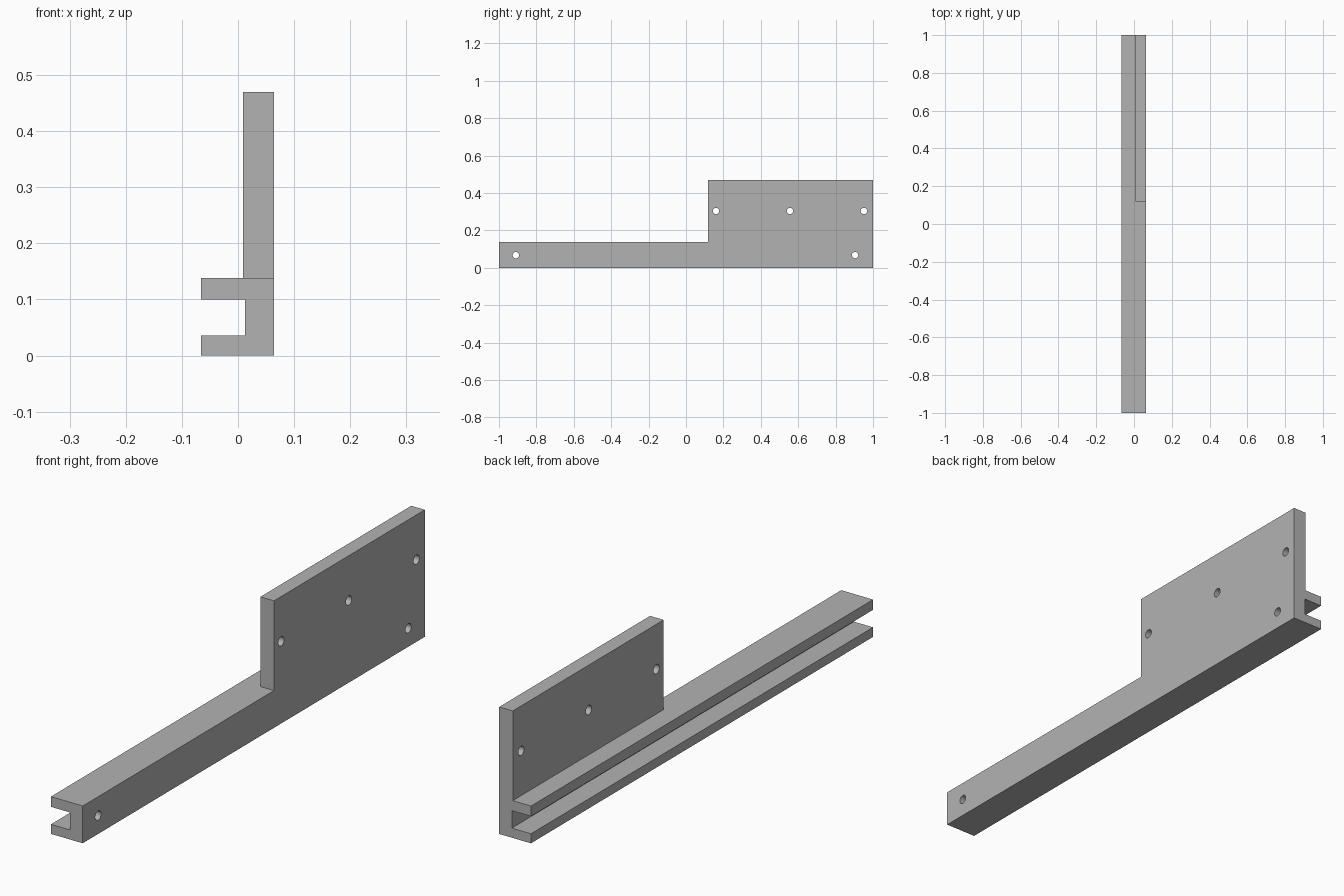
import bpy, bmesh, math
from mathutils import Matrix

cube = bpy.data.objects.get("Cube")
if cube:
    bpy.data.objects.remove(cube, do_unlink=True)

grey = bpy.data.materials.new("plain grey")
grey.use_nodes = True
colour = (0.45, 0.45, 0.45, 1)
grey.diffuse_color = colour
grey.node_tree.nodes["Principled BSDF"].inputs["Base Color"].default_value = colour

LEFT, RIGHT = -0.0655, 0.0645
RAIL_TOP, PLATE_TOP = 0.138, 0.47


def add_object(name, bm):
    bmesh.ops.recalc_face_normals(bm, faces=bm.faces)
    mesh = bpy.data.meshes.new(name)
    bm.to_mesh(mesh)
    bm.free()
    mesh.materials.append(grey)
    obj = bpy.data.objects.new(name, mesh)
    bpy.context.collection.objects.link(obj)
    return obj


def extrude_along_y(name, profile, y0, y1):
    bm = bmesh.new()
    face = bm.faces.new([bm.verts.new((x, y0, z)) for x, z in profile])
    result = bmesh.ops.extrude_face_region(bm, geom=[face])
    verts = [v for v in result["geom"] if isinstance(v, bmesh.types.BMVert)]
    bmesh.ops.translate(bm, verts=verts, vec=(0, y1 - y0, 0))
    return add_object(name, bm)


def combine(target, tool, operation):
    mod = target.modifiers.new(tool.name, "BOOLEAN")
    mod.object, mod.operation, mod.solver = tool, operation, "EXACT"
    bpy.context.view_layer.objects.active = target
    bpy.ops.object.modifier_apply(modifier=mod.name)
    bpy.data.objects.remove(tool, do_unlink=True)


# Long channel rail, open towards the right side
rail = extrude_along_y("channel_rail", [
    (LEFT, 0), (RIGHT, 0), (RIGHT, RAIL_TOP), (LEFT, RAIL_TOP),
    (LEFT, 0.1), (0.0125, 0.1), (0.0125, 0.0355), (LEFT, 0.0355)], -1, 1)

# Upright mounting plate, merged into the top lip of the rail
plate = extrude_along_y("mounting_plate", [
    (0.009, 0.12), (RIGHT, 0.12), (RIGHT, PLATE_TOP), (0.009, PLATE_TOP)], 0.118, 1)
combine(rail, plate, "UNION")

# Screw holes through the web and the plate
bm = bmesh.new()
for y, z in [(-0.91, 0.068), (0.904, 0.068),
             (0.16, 0.304), (0.556, 0.304), (0.951, 0.304)]:
    bmesh.ops.create_cone(
        bm, cap_ends=True, segments=32, radius1=0.017, radius2=0.017, depth=0.12,
        matrix=Matrix.Translation((0.04, y, z)) @ Matrix.Rotation(math.pi / 2, 4, "Y"))
holes = add_object("screw_holes", bm)
combine(rail, holes, "DIFFERENCE")

# Smooth hole walls, sharp edges elsewhere
rail.name = "rail_with_plate"
rail.select_set(True)
bpy.context.view_layer.objects.active = rail
bpy.ops.object.shade_smooth_by_angle(angle=math.radians(30))
